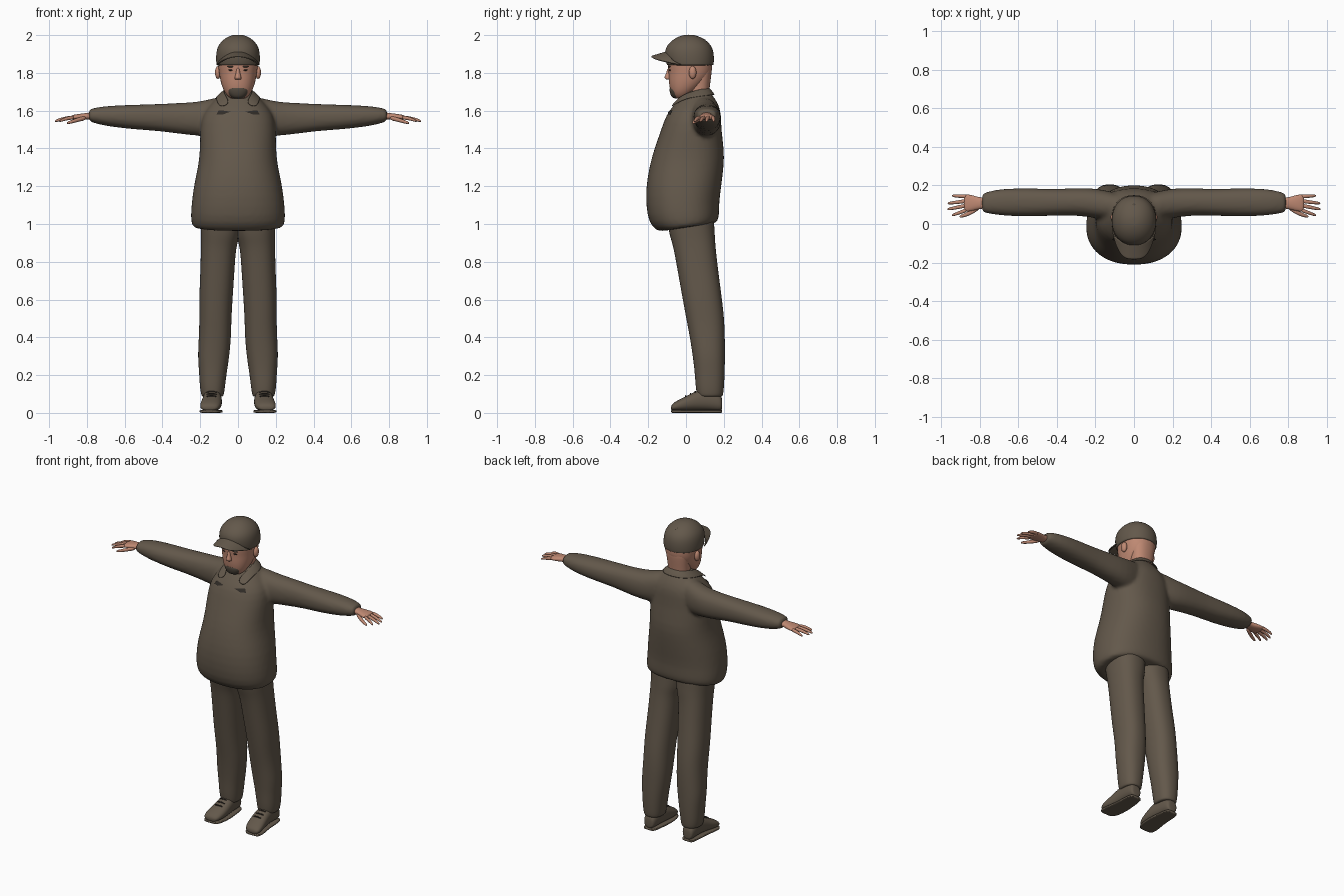
import bpy, bmesh, math
from mathutils import Vector

if "Cube" in bpy.data.objects:
    bpy.data.objects.remove(bpy.data.objects["Cube"])


def material(name, rgb):
    m = bpy.data.materials.new(name)
    m.use_nodes = True
    m.diffuse_color = (*rgb, 1)
    m.node_tree.nodes["Principled BSDF"].inputs["Base Color"].default_value = (*rgb, 1)
    return m


CLOTH = material("olive brown cloth", (.125, .098, .07))
SKIN = material("skin", (.52, .25, .17))
HAIR = material("beard brown", (.085, .068, .05))
DARK = material("dark trim", (.03, .025, .02))
LIPS = material("lips", (.36, .13, .1))


def loft(bm, axis, rows, n=20, power=2.3, side=1):
    """Rows are (position, a0, a1, b0, b1, slope): a closed tube along an axis."""
    rings = []
    for t, a0, a1, b0, b1, *slope in rows:
        ring = []
        for i in range(n):
            ang = 2 * math.pi * (i + .5) / n
            c, s = math.cos(ang), math.sin(ang)
            c = math.copysign(abs(c) ** (2 / power), c)
            s = math.copysign(abs(s) ** (2 / power), s)
            a = (a0 + a1) / 2 + (a1 - a0) / 2 * c
            b = (b0 + b1) / 2 + (b1 - b0) / 2 * s
            p = t + (slope[0] * b if slope else 0)
            x, y, z = {"x": (p, a, b), "y": (a, p, b), "z": (a, b, p)}[axis]
            ring.append(bm.verts.new((x * side, y, z)))
        rings.append(ring)
    for r, q in zip(rings, rings[1:]):
        for i in range(n):
            bm.faces.new((r[i], r[(i + 1) % n], q[(i + 1) % n], q[i]))
    bm.faces.new(rings[0])
    bm.faces.new(rings[-1])


def finish(name, bm, mats, mirror=False, subsurf=0, solid=0):
    bmesh.ops.recalc_face_normals(bm, faces=bm.faces)
    me = bpy.data.meshes.new(name)
    bm.to_mesh(me)
    bm.free()
    for m in mats:
        me.materials.append(m)
    me.shade_smooth()
    ob = bpy.data.objects.new(name, me)
    bpy.context.collection.objects.link(ob)
    if mirror:
        ob.modifiers.new("mirror", "MIRROR")
    if solid:
        ob.modifiers.new("thickness", "SOLIDIFY").thickness = solid
    if subsurf:
        ob.modifiers.new("round", "SUBSURF").levels = subsurf
        ob.modifiers["round"].render_levels = subsurf
    return ob


def bake(ob):
    """Apply all modifiers and return an editable copy of the mesh."""
    dg = bpy.context.evaluated_depsgraph_get()
    me = bpy.data.meshes.new_from_object(ob.evaluated_get(dg))
    bm = bmesh.new()
    bm.from_mesh(me)
    ob.modifiers.clear()
    return bm


def store(ob, bm, mats):
    bm.to_mesh(ob.data)
    bm.free()
    ob.data.materials.clear()
    for m in mats:
        ob.data.materials.append(m)
    ob.data.shade_smooth()


def tube(name, axis, rows, mats, mirror=False, subsurf=2, **kw):
    bm = bmesh.new()
    loft(bm, axis, rows, **kw)
    return finish(name, bm, mats, mirror, subsurf)


def ball(name, loc, size, mat, mirror=False):
    bm = bmesh.new()
    bmesh.ops.create_uvsphere(bm, u_segments=16, v_segments=10, radius=1)
    for v in bm.verts:
        v.co = Vector(loc) + Vector(a * b for a, b in zip(v.co, size))
    return finish(name, bm, [mat], mirror)


def body(rows):
    return [(z, -w, w, f, b, *s) for z, w, f, b, *s in rows]


# Shirt: torso and sleeves fused into one skin
bm = bmesh.new()
loft(bm, "z", body([
    (.98, .232, -.13, .155, .15), (.985, .24, -.15, .165, .15), (1.02, .253, -.195, .178, .12),
    (1.1, .248, -.213, .175, .05), (1.2, .236, -.213, .188), (1.3, .213, -.195, .2),
    (1.38, .202, -.175, .205), (1.5, .203, -.132, .187), (1.58, .19, -.105, .187),
    (1.63, .15, -.065, .175), (1.67, .11, -.03, .15), (1.7, .08, .0, .125), (1.71, .07, .01, .12)]), n=28)
SLEEVE = [(.06, .02, .16, 1.47, 1.68), (.13, .02, .17, 1.46, 1.668), (.2, .03, .187, 1.465, 1.648),
          (.3, .045, .187, 1.475, 1.642), (.42, .043, .182, 1.492, 1.636), (.55, .037, .187, 1.5, 1.632),
          (.68, .042, .185, 1.515, 1.627), (.75, .052, .172, 1.53, 1.618),
          (.785, .06, .16, 1.543, 1.608), (.79, .063, .157, 1.545, 1.605)]
for side in (1, -1):
    loft(bm, "x", SLEEVE, side=side)
shirt = finish("shirt", bm, [CLOTH], subsurf=1)
re = shirt.modifiers.new("fuse", "REMESH")
re.mode, re.voxel_size = "VOXEL", .011
sm = shirt.modifiers.new("relax", "SMOOTH")
sm.factor, sm.iterations = .5, 5
bm = bake(shirt)
# Open neckline cut as a clean V
for s in (1, -1):
    near = [f for f in bm.faces if f.calc_center_median().z > 1.55 and f.calc_center_median().y < .06]
    geom = list({e for f in near for e in f.edges}) + list({v for f in near for v in f.verts}) + near
    bmesh.ops.bisect_plane(bm, geom=geom, plane_co=(0, 0, 1.575), plane_no=(s, 0, -.55))
for f in bm.faces:
    c = f.calc_center_median()
    f.material_index = int(c.y < .05 and c.z > 1.575 and abs(c.x) < .55 * (c.z - 1.575))
store(shirt, bm, [CLOTH, SKIN])

# Collar band with its folded dark points
bm = bmesh.new()
inner = [(.035, -.075, 1.635), (.068, -.025, 1.69), (.08, .06, 1.715), (.05, .115, 1.725), (0, .125, 1.725)]
outer = [(.105, -.088, 1.615), (.118, -.02, 1.663), (.125, .07, 1.677), (.075, .145, 1.685), (0, .158, 1.685)]
a, b = ([bm.verts.new(p) for p in row] for row in (inner, outer))
for i in range(len(a) - 1):
    bm.faces.new((a[i], a[i + 1], b[i + 1], b[i]))
finish("collar", bm, [CLOTH], True, 2, .008)
bm = bmesh.new()
bm.faces.new([bm.verts.new(p) for p in ((.04, -.11, 1.605), (.085, -.11, 1.588), (.125, -.1, 1.592), (.118, -.1, 1.622))])
bmesh.ops.subdivide_edges(bm, edges=bm.edges, cuts=5, use_grid_fill=True)
tips = finish("collar_points", bm, [DARK], True)
wrap = tips.modifiers.new("lay", "SHRINKWRAP")
wrap.target, wrap.offset, wrap.wrap_mode = shirt, .005, "ABOVE_SURFACE"

# Trousers: baggy legs meeting under the shirt
tube("trouser_legs", "z", [
    (.085, .082, .187, .065, .188), (.09, .075, .195, .058, .197), (.14, .068, .203, .05, .202),
    (.22, .058, .207, .045, .206), (.3, .045, .214, .035, .207), (.4, .036, .208, .02, .207),
    (.5, .034, .205, .0, .203), (.6, .028, .207, -.018, .192), (.75, .018, .2, -.045, .172),
    (.88, .01, .197, -.068, .157), (.93, -.01, .197, -.085, .155),
    (1.0, -.02, .2, -.1, .15), (1.06, -.02, .2, -.1, .15)], [CLOTH], True)

# Shoes with soles and laces
SHOE = [(.192, .115, .165, .02, .07), (.185, .1, .178, .008, .1), (.13, .092, .184, .012, .13),
        (.07, .085, .186, .012, .125), (.02, .084, .193, .01, .098), (-.03, .088, .202, .008, .074),
        (-.065, .1, .2, .01, .055), (-.08, .12, .185, .014, .038)]
tube("shoes", "y", SHOE, [CLOTH], True)
tube("soles", "y", [(y, a - .003, b + .003, 0, .016) for y, a, b, *_ in SHOE], [CLOTH], True, subsurf=1, power=5)
for i in range(3):
    y, z = .045 - .025 * i, .109 - .011 * i
    tube("shoe_lace", "x", [(.11, y, y + .008, z - .004, z + .004), (.14, y, y + .008, z, z + .009),
                            (.17, y, y + .008, z - .004, z + .004)], [DARK], True, 1, n=8)

# Hands: palm, four fingers and a thumb
tube("palms", "x", [(.76, .08, .14, 1.555, 1.595), (.8, .078, .138, 1.552, 1.588), (.83, .07, .148, 1.55, 1.585),
                    (.865, .062, .156, 1.55, 1.58), (.885, .066, .154, 1.552, 1.574)], [SKIN], True, n=14)
for name, y0, y1, tip in (("index", .074, .045, .945), ("middle", .097, .076, .97),
                          ("ring", .12, .107, .968), ("little", .143, .147, .945)):
    rows = []
    for k, r in ((0, .011), (.35, .0105), (.7, .009), (.95, .007), (1, .003)):
        x, y, z = .865 + (tip - .865) * k, y0 + (y1 - y0) * k, 1.564 - .02 * k * k
        rows.append((x, y - r, y + r, z - r, z + r))
    tube(name + "_fingers", "x", rows, [SKIN], True, 1, n=10)
tube("thumbs", "x", [(.8, .075, .1, 1.55, 1.575), (.84, .05, .078, 1.542, 1.566), (.875, .036, .058, 1.533, 1.553),
                     (.9, .032, .048, 1.528, 1.544), (.907, .035, .042, 1.53, 1.537)], [SKIN], True, 1, n=10)

# Neck
tube("neck", "z", body([(1.58, .075, .0, .13), (1.66, .068, .008, .12), (1.72, .068, .015, .125),
                        (1.8, .078, .015, .137), (1.86, .08, .02, .14)]), [SKIN])

# Head with a trimmed beard
head = tube("head", "z", body([
    (1.664, .03, -.05, .0), (1.668, .045, -.062, .01), (1.69, .067, -.078, .035), (1.725, .084, -.088, .08),
    (1.765, .095, -.092, .118), (1.8, .1, -.092, .137), (1.84, .106, -.097, .14),
    (1.88, .107, -.095, .138), (1.93, .09, -.08, .12)]), [SKIN], n=32, power=2.2)
bm = bake(head)
for f in bm.faces:
    x, y, z = f.calc_center_median()
    x = abs(x)
    cheek = z < 1.742 + .045 * min(1, max(0, (y + .085) / .08)) and y < .04
    burn = 0 < y < .03 and z < 1.83
    stache = x < .042 and z < 1.764 - x * .2 and y < 0
    mouth = x < .023 and 1.735 < z < 1.744 and y < 0
    f.material_index = 2 if mouth else int(cheek or burn or stache)
store(head, bm, [SKIN, HAIR, LIPS])
tube("chin_beard", "z", body([(1.664, .02, -.06, -.01), (1.67, .04, -.075, .01), (1.69, .056, -.085, .01),
                              (1.715, .062, -.089, .01), (1.73, .05, -.084, .01)]), [HAIR])

# Face details
tube("nose", "z", body([(1.764, .012, -.1, -.07), (1.768, .019, -.112, -.07), (1.778, .018, -.116, -.07),
                        (1.8, .011, -.104, -.07), (1.83, .009, -.098, -.07)]), [SKIN], n=12)
ball("eyes", (.037, -.083, 1.815), (.014, .008, .005), DARK, True)
ball("eyebrows", (.038, -.087, 1.833), (.021, .008, .004), HAIR, True)
ball("ears", (.106, .035, 1.802), (.016, .02, .034), SKIN, True)

# Cap crown, button and curved brim
tube("cap_crown", "z", body([
    (1.838, .113, -.098, .144), (1.842, .115, -.102, .147), (1.875, .118, -.112, .15), (1.92, .115, -.114, .146),
    (1.955, .1, -.095, .128), (1.985, .068, -.058, .09), (1.999, .035, -.02, .05), (2.002, .012, .0, .028)]),
     [CLOTH], n=24, power=2.1)
ball("cap_button", (0, .095, 1.972), (.009, .009, .007), CLOTH)
bm = bmesh.new()
bmesh.ops.create_grid(bm, x_segments=16, y_segments=6, size=1)
for v in bm.verts:
    u, t = v.co.x, (v.co.y + 1) / 2
    arc = math.sqrt(max(0, 1 - u * u))
    back, front = -.02 - .08 * arc, -.035 - .148 * (1 - abs(u) ** 3.5)
    z = 1.842 + (1 - u * u) * (.04 + .025 * (1 - t))
    v.co = (.112 * u * (1 - .04 * t), back + (front - back) * t, z)
finish("cap_brim", bm, [CLOTH], subsurf=1, solid=.008)
